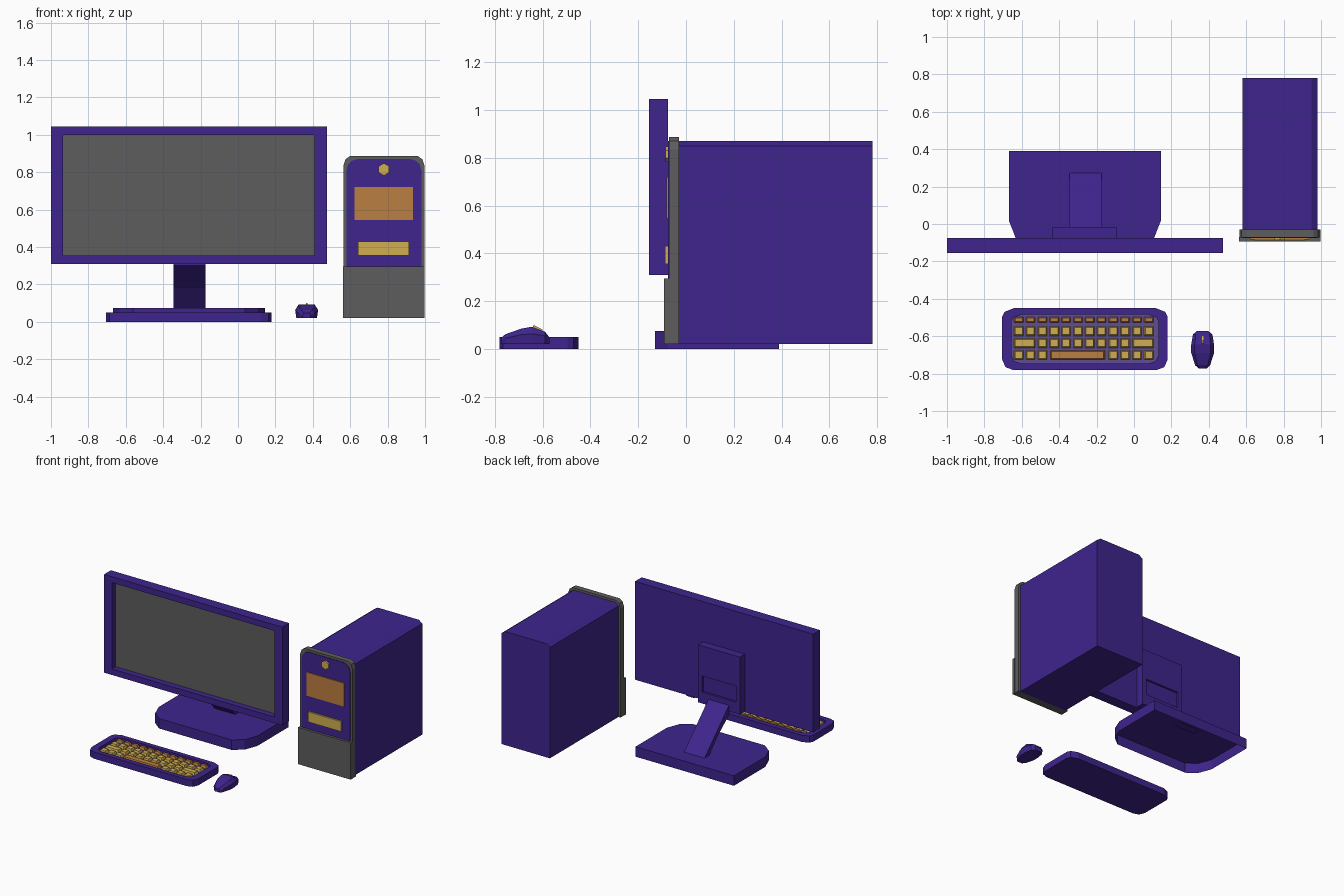
import bpy, bmesh, math
from mathutils import Vector

if "Cube" in bpy.data.objects:
    bpy.data.objects.remove(bpy.data.objects["Cube"])


def material(name, rgb):
    m = bpy.data.materials.new(name)
    m.diffuse_color = (*rgb, 1)
    m.use_nodes = True
    m.node_tree.nodes["Principled BSDF"].inputs["Base Color"].default_value = m.diffuse_color
    return m


PURPLE = material("purple", (0.05, 0.018, 0.27))
GREY = material("grey", (0.11, 0.11, 0.11))
ORANGE = material("orange", (0.5, 0.21, 0.055))
YELLOW = material("yellow", (0.62, 0.42, 0.085))
LILAC = material("lilac", (0.12, 0.075, 0.29))


def finish(bm, name, *mats):
    bmesh.ops.recalc_face_normals(bm, faces=bm.faces[:])
    mesh = bpy.data.meshes.new(name)
    bm.to_mesh(mesh)
    bm.free()
    for m in mats:
        mesh.materials.append(m)
    ob = bpy.data.objects.new(name, mesh)
    bpy.context.collection.objects.link(ob)
    return ob


def loft(rings):
    """Closed solid through rings of 3D points."""
    bm = bmesh.new()
    loops = [[bm.verts.new(p) for p in ring] for ring in rings]
    n = len(loops[0])
    for a, b in zip(loops, loops[1:]):
        for i in range(n):
            j = (i + 1) % n
            bm.faces.new((a[i], a[j], b[j], b[i]))
    bm.faces.new(loops[0])
    bm.faces.new(loops[-1])
    bmesh.ops.recalc_face_normals(bm, faces=bm.faces[:])
    return bm


def prism(pts, axis, a, b):
    """Extrude a 2D outline along an axis from a to b."""
    place = {'x': lambda u, v, t: (t, u, v),
             'y': lambda u, v, t: (u, t, v),
             'z': lambda u, v, t: (u, v, t)}[axis]
    return loft([[place(u, v, t) for u, v in pts] for t in (a, b)])


def rect(u0, u1, v0, v1):
    return [(u0, v0), (u1, v0), (u1, v1), (u0, v1)]


def recess(bm, direction, scale, depth, offset=(0, 0, 0), mat=0):
    """Inset the face pointing in a direction and push it inwards."""
    d = Vector(direction)
    bm.normal_update()
    face = max(bm.faces, key=lambda f: f.normal.dot(d))
    c = face.calc_center_bounds()
    bmesh.ops.inset_individual(bm, faces=[face], thickness=0.005)
    outer = [e.link_faces for e in face.edges]
    s = Vector(scale)
    ring = [v for v in face.verts]
    # place the inner ring from its neighbour on the outer edge
    for v in ring:
        other = next(e.other_vert(v) for e in v.link_edges if e not in face.edges[:])
        r = other.co - c
        v.co = c + Vector((r.x * s.x, r.y * s.y, r.z * s.z)) + Vector(offset)
    new = bmesh.ops.extrude_discrete_faces(bm, faces=[face])["faces"][0]
    bmesh.ops.translate(bm, verts=new.verts[:], vec=-d * depth)
    new.material_index = mat


def mirror_outline(half, cx):
    """Mirror a half outline (offsets from cx) into a full one."""
    return [(cx + u, v) for u, v in half] + [(cx - u, v) for u, v in reversed(half)]


# Monitor with sunken screen
bm = prism(rect(-1.0, 0.475, 0.31, 1.045), 'y', -0.155, -0.075)
recess(bm, (0, -1, 0), (0.912, 1, 0.878), 0.045, mat=1)
finish(bm, "monitor", PURPLE, GREY)

# Rear bracket with slot
bm = prism(rect(-0.435, -0.09, 0.315, 0.745), 'y', -0.076, -0.015)
recess(bm, (0, 1, 0), (0.81, 1, 0.28), 0.015, (0, 0, -0.07))
finish(bm, "rear_bracket", PURPLE)

# Slanted arm
arm = [(0.28, 0.068), (0.225, 0.068), (0.12, 0.18), (-0.03, 0.30), (-0.03, 0.375)]
finish(prism(arm, 'x', -0.345, -0.175), "stand_arm", PURPLE)

# Stand base, open underneath
base = mirror_outline([(0.407, 0.39), (0.407, 0.02), (0.37, -0.075), (0.30, -0.13)], -0.2625)
bm = prism(base, 'z', 0.0, 0.075)
bm.normal_update()
bmesh.ops.delete(bm, geom=[f for f in bm.faces if f.normal.z < -0.9], context='FACES_ONLY')
ob = finish(bm, "stand_base", PURPLE)
if max(ob.data.polygons, key=lambda p: p.area).normal.z < 0:
    ob.data.flip_normals()

# Tower case
case = mirror_outline([(0.2, 0.02), (0.2, 0.85), (0.17, 0.87)], 0.78)
finish(prism(case, 'y', -0.032, 0.78), "tower_case", PURPLE)

# Tower front frame and lower block
frame = mirror_outline([(0.217, 0.02), (0.217, 0.835), (0.205, 0.87), (0.18, 0.887)], 0.78)
finish(prism(frame, 'y', -0.071, -0.03), "tower_front_frame", GREY)
finish(prism(rect(0.562, 0.998, 0.02, 0.295), 'y', -0.093, -0.07), "tower_lower_block", GREY)

# Purple front panel with rounded top corners
corner = [(0.14 + 0.06 * math.cos(a), 0.81 + 0.06 * math.sin(a))
          for a in (math.radians(30 * i) for i in range(4))]
panel = mirror_outline([(0.2, 0.293)] + corner, 0.78)
finish(prism(panel, 'y', -0.075, -0.069), "tower_front_panel", PURPLE)

# Drive plates and power button
finish(prism(rect(0.624, 0.935, 0.545, 0.72), 'y', -0.082, -0.074), "drive_plate", ORANGE)
finish(prism(rect(0.642, 0.915, 0.355, 0.43), 'y', -0.088, -0.074), "drive_slot", YELLOW)
hexagon = [(0.78 + 0.033 * math.sin(math.radians(60 * i)),
            0.815 + 0.033 * math.cos(math.radians(60 * i))) for i in range(6)]
finish(prism(hexagon, 'y', -0.085, -0.074), "power_button", YELLOW)

# Keyboard body with sunken key tray
half = [(0.385, -0.78), (0.425, -0.765), (0.442, -0.725),
        (0.442, -0.495), (0.43, -0.47), (0.38, -0.45)]
bm = prism(mirror_outline(half, -0.2625), 'z', 0.0, 0.05)
recess(bm, (0, 0, 1), (0.89, 0.79, 1), 0.022, mat=1)
finish(bm, "keyboard", PURPLE, LILAC)


# Keys: tapered blocks collected into two meshes
def key(bm, x0, x1, y, depth):
    rings = []
    for z, g in ((0.027, 0.0), (0.047, 0.006)):
        rings.append([(u, v, z) for u, v in
                      rect(x0 + g, x1 - g, y - depth / 2 + g, y + depth / 2 - g)])
    part = loft(rings)
    tmp = bpy.data.meshes.new("tmp")
    part.to_mesh(tmp)
    part.free()
    bm.from_mesh(tmp)
    bpy.data.meshes.remove(tmp)


PITCH, X0, W = 0.0632, -0.616, 0.025
span = lambda a, b: (X0 + a * PITCH - W, X0 + b * PITCH + W)
yellow, orange = bmesh.new(), bmesh.new()
for i in range(12):
    key(orange, *span(i, i), -0.512, 0.032)
    key(yellow, *span(i, i), -0.573, 0.05)
    if 2 <= i <= 9:
        key(yellow, *span(i, i), -0.637, 0.05)
    if not 3 <= i <= 7:
        key(yellow, *span(i, i), -0.70, 0.05)
for a in (0, 10):
    key(yellow, X0 + a * PITCH - W, X0 + (a + 1) * PITCH + W, -0.637, 0.05)
key(orange, -0.448, -0.156, -0.70, 0.05)
finish(yellow, "yellow_keys", YELLOW)
finish(orange, "orange_keys", ORANGE)

# Mouse: cross-sections along y (y, half width, side height, top height)
sections = [(-0.772, 0.022, 0.035, 0.048), (-0.755, 0.04, 0.045, 0.062),
            (-0.69, 0.061, 0.06, 0.085), (-0.645, 0.061, 0.063, 0.093),
            (-0.59, 0.052, 0.055, 0.072), (-0.572, 0.03, 0.042, 0.05)]
rings = []
for y, w, s, t in sections:
    prof = [(w * 0.9, 0.02), (w, s), (w * 0.7, t)]
    rings.append([(u, y, z) for u, z in mirror_outline(prof, 0.367)])
finish(loft(rings), "mouse", PURPLE)

# Scroll wheel
wheel = [(-0.642, 0.085), (-0.60, 0.07), (-0.60, 0.082), (-0.638, 0.1)]
finish(prism(wheel, 'x', 0.363, 0.371), "scroll_wheel", YELLOW)
